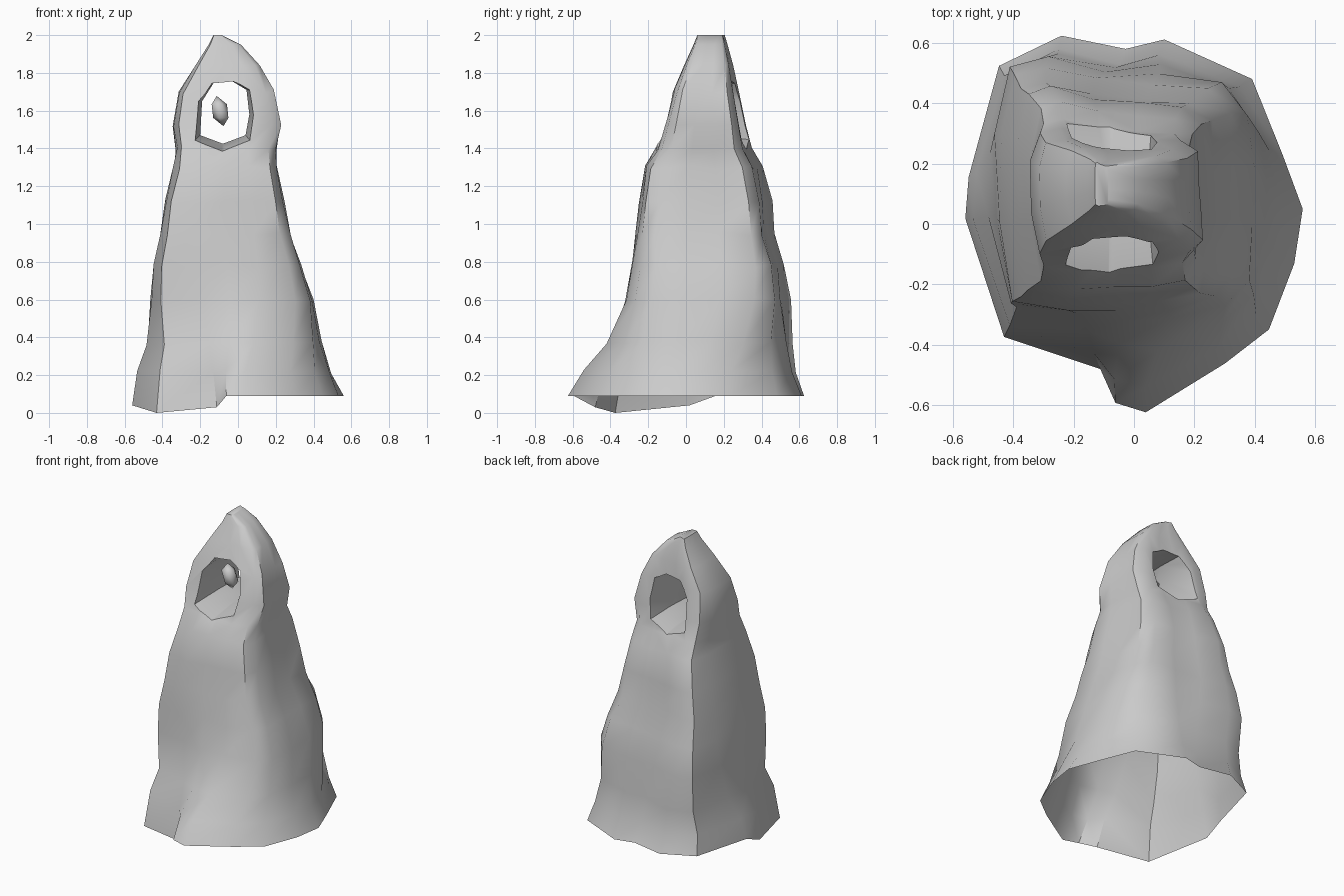
import bpy
import bmesh
import math
import random

random.seed(4)

cube = bpy.data.objects.get("Cube")
if cube:
    bpy.data.objects.remove(cube, do_unlink=True)

# Single stone colour
stone = bpy.data.materials.new("grey_stone")
stone.use_nodes = True
colour = (0.6, 0.6, 0.6, 1.0)
stone.diffuse_color = colour
bsdf = next(n for n in stone.node_tree.nodes if n.type == "BSDF_PRINCIPLED")
bsdf.inputs["Base Color"].default_value = colour
bsdf.inputs["Roughness"].default_value = 0.8


def make_object(name, bm):
    """Turn a bmesh into a linked object with the stone material."""
    bmesh.ops.recalc_face_normals(bm, faces=bm.faces)
    mesh = bpy.data.meshes.new(name)
    bm.to_mesh(mesh)
    bm.free()
    mesh.materials.append(stone)
    obj = bpy.data.objects.new(name, mesh)
    bpy.context.collection.objects.link(obj)
    return obj


def loft(name, rings):
    """Skin a closed solid over rings that share a point count."""
    bm = bmesh.new()
    loops = [[bm.verts.new(p) for p in ring] for ring in rings]
    count = len(loops[0])
    for low, high in zip(loops, loops[1:]):
        for i in range(count):
            j = (i + 1) % count
            bm.faces.new((low[i], low[j], high[j], high[i]))
    bm.faces.new(loops[0][::-1])
    bm.faces.new(loops[-1])
    return make_object(name, bm)


def smooth(obj, degrees):
    bpy.ops.object.select_all(action="DESELECT")
    obj.select_set(True)
    bpy.context.view_layer.objects.active = obj
    bpy.ops.object.shade_smooth_by_angle(angle=math.radians(degrees))


# Plan outlines in a unit box, counterclockwise from the front corner at -x
square_plan = [(-.9, -.93), (-.45, -1), (0, -.98), (.45, -.97),
               (.86, -.9), (1, -.7), (1, -.25), (.97, .2),
               (.95, .65), (.75, .82), (.3, .85), (-.2, .9),
               (-.65, 1), (-.9, .95), (-1, .5), (-1, -.3)]
skirt_plan = [(-.77, -.6), (-.2, -.77), (-.11, -.95), (.07, -1),
              (.54, -.74), (.8, -.56), (.95, -.21), (1, .08),
              (.88, .37), (.7, .77), (.18, .98), (-.05, .93),
              (-.43, 1), (-.8, .84), (-.98, .25), (-1, .03)]
base_dip = {0: .09, 1: .06, 15: .05}

# Height, x range, y range, share of the skirt outline
levels = [(.09, -.56, .56, -.625, .625, 1),
          (.22, -.54, .51, -.56, .59, .9),
          (.37, -.49, .46, -.43, .57, .65),
          (.6, -.47, .41, -.34, .56, .3),
          (.78, -.45, .35, -.3, .53, .1),
          (.95, -.42, .28, -.28, .48, 0),
          (1.12, -.39, .245, -.25, .46, 0),
          (1.3, -.345, .21, -.22, .41, 0),
          (1.4, -.33, .205, -.16, .35, 0),
          (1.52, -.35, .23, -.12, .32, 0),
          (1.7, -.32, .19, -.07, .28, 0),
          (1.84, -.225, .115, -.01, .25, 0),
          (1.95, -.155, .015, .04, .22, 0),
          (2, -.13, -.085, .06, .205, 0)]

# Craggy spire
rings = []
for row, (z, x0, x1, y0, y1, skirt) in enumerate(levels):
    ring = []
    rough = .012 if 0 < row < len(levels) - 3 else 0
    for i, (square, flare) in enumerate(zip(square_plan, skirt_plan)):
        u, v = (s + (f - s) * skirt for s, f in zip(square, flare))
        dip = base_dip.get(i, 0) if row == 0 else 0
        shrink = 1 - random.random() * rough * 3
        ring.append(((x0 + x1) / 2 + u * shrink * (x1 - x0) / 2,
                     (y0 + y1) / 2 + v * shrink * (y1 - y0) / 2,
                     z - dip + random.uniform(-rough, rough)))
    rings.append(ring)
spire = loft("rock_spire", rings)

# Window through the top, flaring towards both mouths
window = [(-.2, 1.47), (-.08, 1.425), (.04, 1.47), (.06, 1.58),
          (.045, 1.71), (-.03, 1.755), (-.13, 1.745), (-.19, 1.65)]
mouths = [(-.3, 1.35), (.1, 1), (.5, 1.3)]
cutter = loft("window_cutter", [
    [(-.07 + (x + .07) * s, y, 1.6 + (z - 1.6) * (s if z < 1.6 else 1))
     for x, z in window] for y, s in mouths])
cutter.hide_render = True
cut = spire.modifiers.new("window", "BOOLEAN")
cut.operation = "DIFFERENCE"
cut.solver = "EXACT"
cut.object = cutter
bpy.context.view_layer.objects.active = spire
bpy.ops.object.modifier_apply(modifier=cut.name)
bpy.data.objects.remove(cutter, do_unlink=True)

# Open, hollow underside
bm = bmesh.new()
bm.from_mesh(spire.data)
underside = [f for f in bm.faces if all(v.co.z < .12 for v in f.verts)]
bmesh.ops.delete(bm, geom=underside, context="FACES")
bm.to_mesh(spire.data)
bm.free()
smooth(spire, 42)

# Small stone floating in the window
bm = bmesh.new()
bmesh.ops.create_icosphere(bm, subdivisions=1, radius=1)
for v in bm.verts:
    x, y, z = v.co
    v.co = (-.095 + .05 * x - .018 * z, .05 + .05 * y,
            1.598 + .08 * z)
pebble = make_object("floating_stone", bm)
smooth(pebble, 60)
